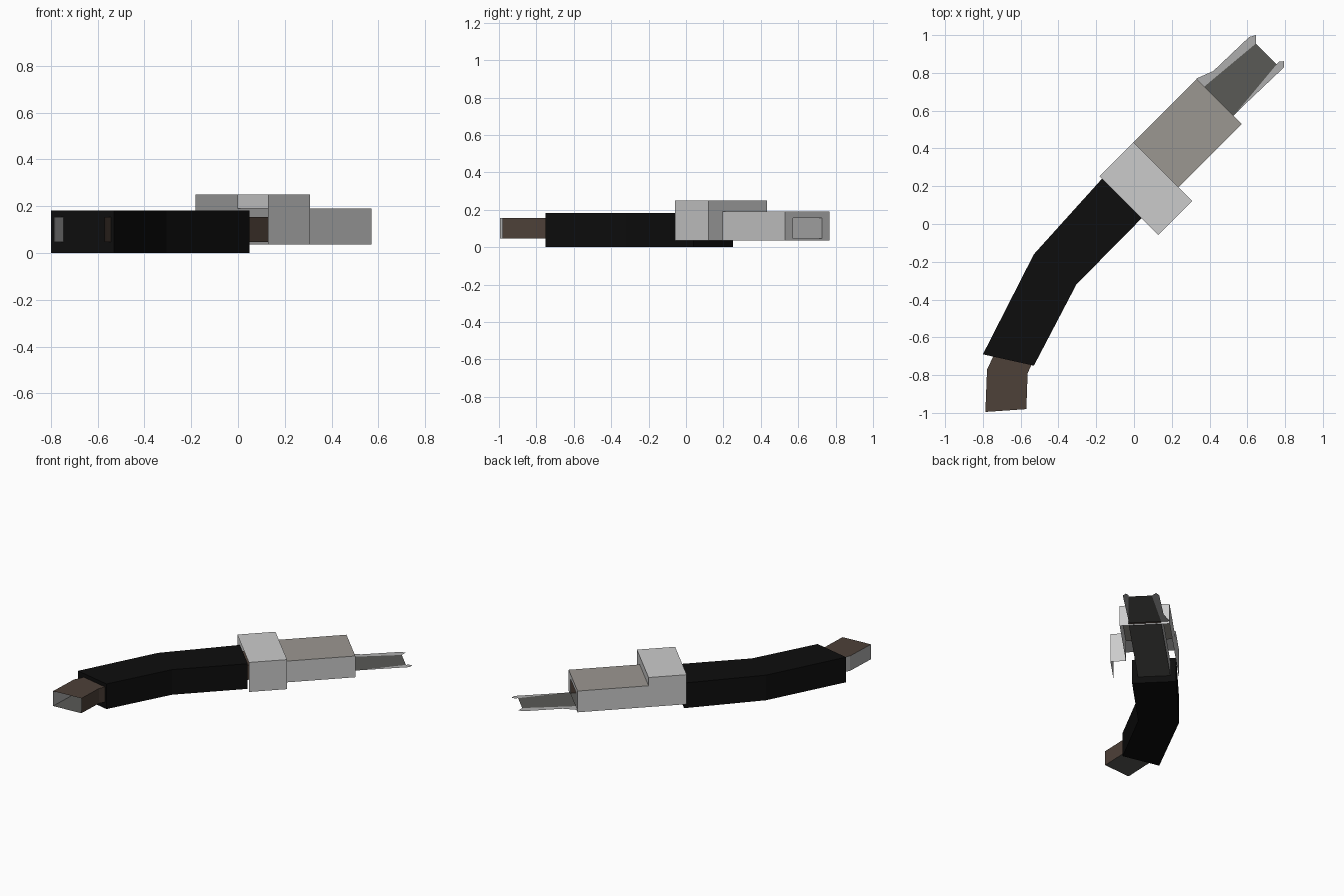
import bpy
from mathutils import Vector

if "Cube" in bpy.data.objects:
    bpy.data.objects.remove(bpy.data.objects["Cube"])


def material(name, rgb):
    m = bpy.data.materials.new(name)
    m.diffuse_color = (*rgb, 1)
    m.use_nodes = True
    m.node_tree.nodes["Principled BSDF"].inputs["Base Color"].default_value = m.diffuse_color
    return m


BLACK = material("black", (0.004, 0.004, 0.004))
BROWN = material("brown", (0.075, 0.052, 0.040))
DARK = material("dark_floor", (0.10, 0.10, 0.092))
GREY = material("light_grey", (0.42, 0.42, 0.42))
ROOF = material("warm_grey", (0.33, 0.31, 0.285))


def make(name, verts, faces, mats=(), indices=None):
    me = bpy.data.meshes.new(name)
    me.from_pydata(verts, [], faces)
    for m in mats:
        me.materials.append(m)
    if indices:
        me.polygons.foreach_set("material_index", indices)
    ob = bpy.data.objects.new(name, me)
    bpy.context.collection.objects.link(ob)
    return ob


def diag(m, w, z):
    """Point in the rotated frame: m = x + y (along), w = y - x (across, left)."""
    return ((m - w) / 2, (m + w) / 2, z)


def tube(name, rings, z0, z1, caps, mats, side_mats):
    """Rectangular duct through (left, right) plan points."""
    verts, faces, idx = [], [], []
    for (l, r) in rings:
        verts += [(*l, z0), (*r, z0), (*r, z1), (*l, z1)]
    for i in range(len(rings) - 1):
        for j in range(4):
            a, b = i * 4 + j, i * 4 + (j + 1) % 4
            faces.append((a, b, b + 4, a + 4))
            idx.append(side_mats[j])
    if caps:
        n = len(verts)
        faces += [(3, 2, 1, 0), (n - 4, n - 3, n - 2, n - 1)]
        idx += [0, 0]
    return make(name, verts, faces, mats, idx)


# Black outer sleeve, bent once
tube("outer_sleeve",
     [((-.80, -.69), (-.53, -.75)), ((-.53, -.16), (-.305, -.32)),
      ((-.16, .25), (.05, .04))],
     0, .182, True, [BLACK], [0, 0, 0, 0])

# Inner duct, open at both ends; order of sides: floor, right, top, left
end_l, end_r = diag(1.1, .355, 0)[:2], diag(1.1, .045, 0)[:2]
tube("inner_duct",
     [((-.787, -.995), (-.57, -.98)), ((-.778, -.77), (-.563, -.79)),
      ((-.50, -.19), (-.335, -.29)),
      (diag(.09, .355, 0)[:2], diag(.09, .045, 0)[:2]), (end_l, end_r)],
     .047, .155, False, [BROWN, GREY, DARK], [2, 0, 0, 1])


def wall(name, corners, mat=None):
    return make(name, [diag(*c) for c in corners], [range(len(corners))],
                [mat] if mat else [])


def upright(name, a, b, z0, z1):
    return wall(name, [(*a, z0), (*b, z0), (*b, z1), (*a, z1)])


# Housing: open underneath
Z0, Z1, ZC = .036, .19, .25
L, R, RC = .435, -.04, -.187
M0, M1, M2 = .07, .43, 1.1
wall("housing_roof", [(M1, R, Z1), (M2, R, Z1), (M2, L, Z1), (M1, L, Z1)], ROOF)
upright("housing_right_wall", (M1, R), (M2, R), Z0, Z1)
upright("housing_left_wall", (M2, L), (M0, L), Z0, Z1)

# End frame around the duct mouth
outer = [(R, Z0), (L, Z0), (L, Z1), (R, Z1)]
inner = [(.045, .047), (.355, .047), (.355, .155), (.045, .155)]
make("end_frame", [diag(M2, *p) for p in outer + inner],
     [(i, (i + 1) % 4, 4 + (i + 1) % 4, 4 + i) for i in range(4)])

# Raised collar, open at the sleeve side
wall("collar_top", [(M0, RC, ZC), (M1, RC, ZC), (M1, L, ZC), (M0, L, ZC)])
upright("collar_right_wall", (M0, RC), (M1, RC), Z0, ZC)
upright("collar_left_wall", (M1, L), (M0, L), Z1, ZC)
upright("collar_back_upper", (M1, R), (M1, L), Z1, ZC)
upright("collar_back_step", (M1, RC), (M1, R), Z0, ZC)

# Flat feed tray with two side rails
T = .055
make("tray_floor", [(*end_l, T), (*end_r, T), (.755, .845, T), (.645, .955, T)],
     [(0, 1, 2, 3)], [DARK])
for name, pts in (
        ("tray_left_rail", [(.33, .77), end_l, (.645, .955), (.645, 1.0),
                            (.61, .99), (.42, .81)]),
        ("tray_right_rail", [end_r, (.515, .565), (.795, .83), (.795, .862),
                             (.77, .86), (.755, .845)])):
    make(name, [(*p, T) for p in pts], [range(len(pts))], [GREY])
